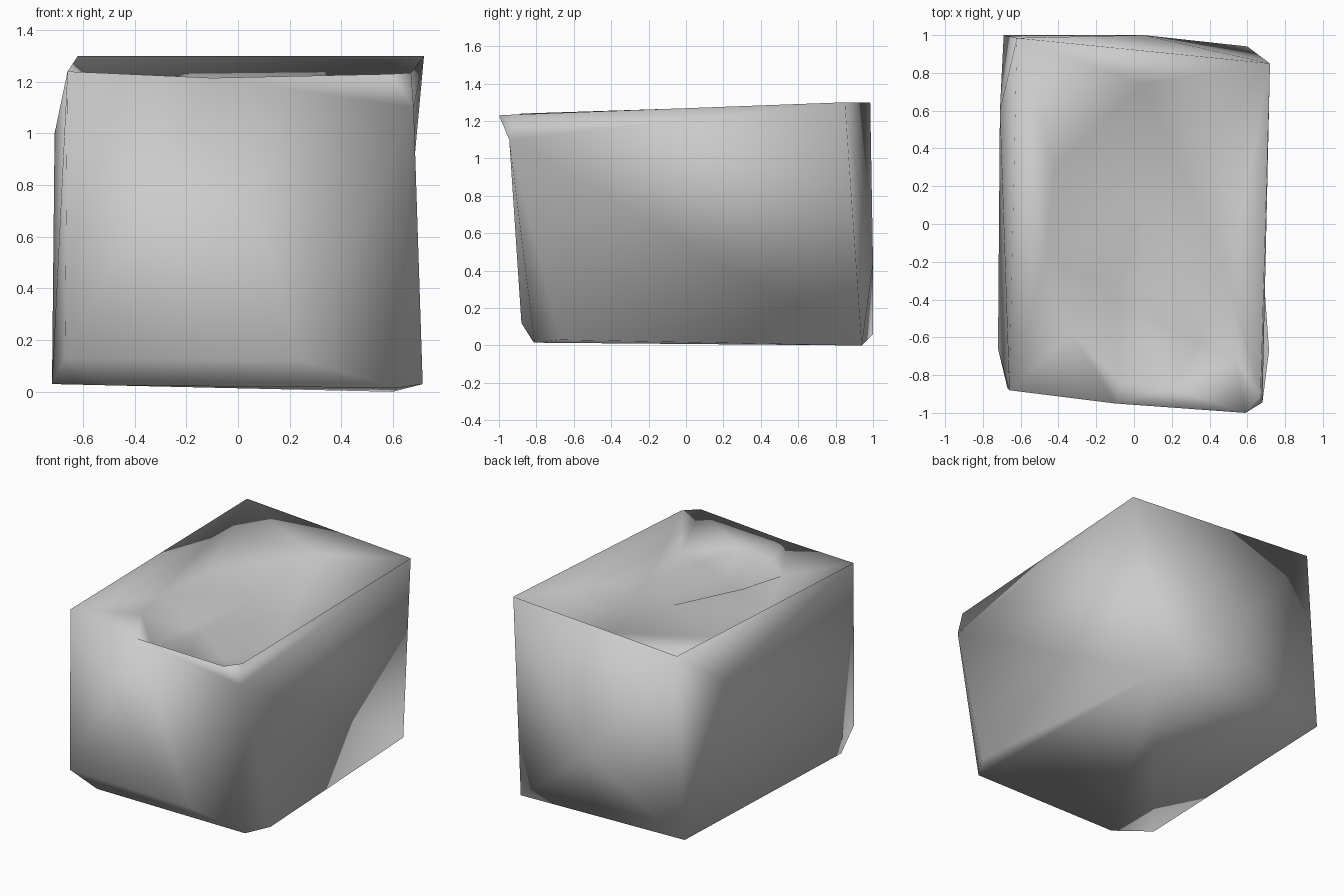
import bpy
import bmesh
from mathutils import Vector
from mathutils.geometry import delaunay_2d_cdt

cube = bpy.data.objects.get("Cube")
if cube:
    bpy.data.objects.remove(cube, do_unlink=True)

# One plain grey
grey = bpy.data.materials.new("plain grey")
grey.use_nodes = True
colour = (0.6, 0.6, 0.6, 1)
grey.diffuse_color = colour
grey.node_tree.nodes["Principled BSDF"].inputs["Base Color"].default_value = colour

# Corners of the battered box, by name
corners = {
    "rim_front_right": (-0.66, -0.88, 1.24), "rim_front": (-0.1, -0.95, 1.215),
    "lip": (0.59, -1, 1.23), "rim_front_left": (0.67, -0.91, 1.235),
    "rim_back_left": (0.72, 0.85, 1.3), "rim_back_right": (-0.62, 0.985, 1.3),
    "under_lip": (0.68, -0.945, 1.1), "right_bulge": (-0.71, 0.6, 1.0),
    "back_bulge": (0.05, 1.0, 0.44), "front_low_right": (-0.67, -0.87, 0.13),
    "front_low": (0.25, -0.88, 0.12), "base_right": (-0.72, -0.66, 0.03),
    "base_front_right": (-0.5, -0.82, 0.025), "base_front_left": (0.62, -0.81, 0.015),
    "base_left": (0.715, -0.67, 0.03), "base_back_left": (0.6, 0.94, 0),
    "base_back_right": (-0.69, 1.0, 0.06),
}

# Crumpled top, sunk below the rim
right_hollow = [(-0.42, 0.3, 1.12), (-0.47, -0.2, 1.12)]
right_crest = [(-0.33, -0.58, 1.18), (-0.2, -0.32, 1.15)]
valley = [(-0.1, -0.4, 1.08), (-0.07, -0.83, 1.12)]
middle_crest = [(0.05, 0.74, 1.19), (0.05, 0.1, 1.13), (0.03, -0.45, 1.11),
                (0.24, 0.3, 1.11), (0.34, -0.63, 1.07), (0.2, -0.87, 1.12)]
left_hollow = [(0.5, -0.3, 1.04), (0.54, -0.72, 1.06)]
top_creases = right_hollow + right_crest + valley + middle_crest + left_hollow

bm = bmesh.new()
named = {name: bm.verts.new(point) for name, point in corners.items()}
bmesh.ops.convex_hull(bm, input=bm.verts[:])


def fold_inward(first, second):
    """Swap the crease between two corners for the opposite diagonal."""
    edge = bm.edges.get((named[first], named[second]))
    if edge and len(edge.link_faces) == 2:
        bmesh.utils.edge_rotate(edge, True)


# Sunken front under the lip, and sunken left side
fold_inward("lip", "front_low_right")
fold_inward("lip", "base_front_left")
fold_inward("lip", "front_low")
fold_inward("rim_back_left", "base_left")

# Open the top and refill it through the creases
bm.normal_update()
old = [f for f in bm.faces if f.normal.z > 0.4]
bmesh.ops.delete(bm, geom=old, context='FACES')
rim_edges = [e for e in bm.edges if e.is_boundary]
rim = list({v for e in rim_edges for v in e.verts})
verts = rim + [bm.verts.new(p) for p in top_creases]
flat = [Vector((v.co.x, v.co.y)) for v in verts]
outline = [tuple(rim.index(v) for v in e.verts) for e in rim_edges]
result = delaunay_2d_cdt(flat, outline, [], 1, 0.0001)
triangles, origins = result[2], result[3]
for tri in triangles:
    bm.faces.new([verts[origins[i][0]] for i in tri])

bmesh.ops.recalc_face_normals(bm, faces=bm.faces[:])
for face in bm.faces:
    face.smooth = True

mesh = bpy.data.meshes.new("box")
bm.to_mesh(mesh)
bm.free()
mesh.materials.append(grey)
box = bpy.data.objects.new("box", mesh)
bpy.context.collection.objects.link(box)
